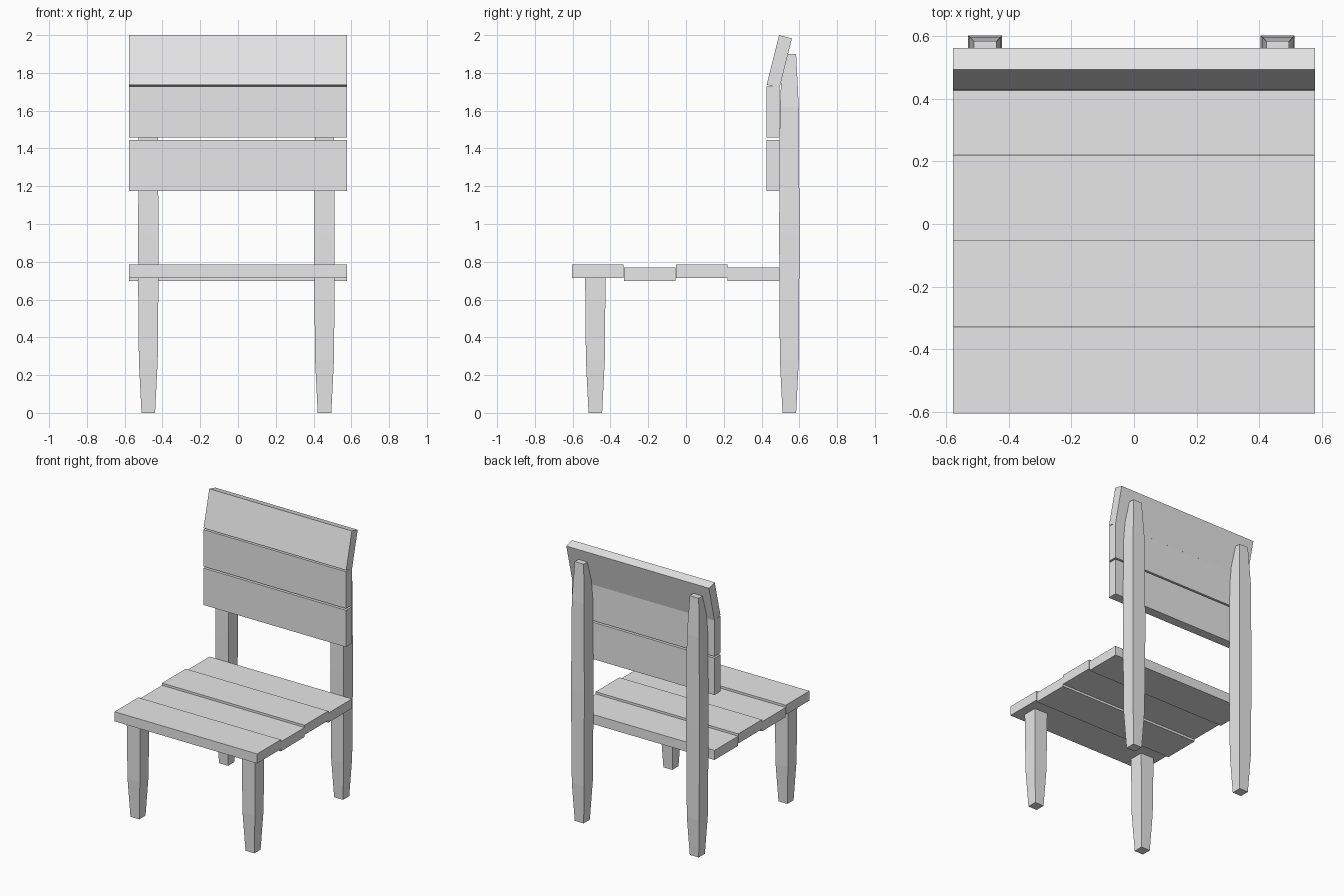
import bpy
import bmesh
from math import radians
from mathutils import Matrix

cube = bpy.data.objects.get("Cube")
if cube:
    bpy.data.objects.remove(cube, do_unlink=True)

grey = bpy.data.materials.new("plain grey")
grey.use_nodes = True
grey.diffuse_color = (0.8, 0.8, 0.8, 1)
grey.node_tree.nodes["Principled BSDF"].inputs["Base Color"].default_value = (0.8, 0.8, 0.8, 1)


def finish(name, bm, location, tilt=0.0):
    bmesh.ops.recalc_face_normals(bm, faces=bm.faces)
    mesh = bpy.data.meshes.new(name)
    bm.to_mesh(mesh)
    bm.free()
    mesh.materials.append(grey)
    obj = bpy.data.objects.new(name, mesh)
    obj.location = location
    obj.rotation_euler.x = tilt
    bpy.context.collection.objects.link(obj)


def plank(name, y, z, depth, height, tilt=0.0):
    bm = bmesh.new()
    bmesh.ops.create_cube(bm, size=1, matrix=Matrix.Diagonal((1.156, depth, height, 1)))
    finish(name, bm, (0, y, z), tilt)


def leg(name, x, y, profile):
    """Square post lofted through (height, half width) pairs."""
    bm = bmesh.new()
    rings = [[bm.verts.new((sx * w, sy * w, z))
              for sx, sy in ((-1, -1), (1, -1), (1, 1), (-1, 1))]
             for z, w in profile]
    for low, high in zip(rings, rings[1:]):
        for i in range(4):
            j = (i + 1) % 4
            bm.faces.new((low[i], low[j], high[j], high[i]))
    bm.faces.new(rings[0][::-1])
    bm.faces.new(rings[-1])
    finish(name, bm, (x, y, 0))


# Seat: four planks, alternately raised and lowered
WIDTH, THICK = 0.274, 0.07
for i in range(4):
    plank(f"seat_plank_{i + 1}", -0.467 + i * 0.275, 0.75 if i % 2 == 0 else 0.734, WIDTH, THICK)

# Backrest: two upright planks and a tilted top plank
plank("back_plank_lower", 0.46, 1.31, THICK, 0.27)
plank("back_plank_middle", 0.46, 1.592, THICK, 0.27)
plank("back_plank_top", 0.494, 1.86, THICK, 0.271, radians(-14))

# Legs: tapered feet, and tapered tips on the tall back posts
foot = [(0, 0.036), (0.28, 0.05)]
for side, x in (("right", -0.475), ("left", 0.458)):
    leg(f"front_leg_{side}", x, -0.48, foot + [(0.715, 0.054)])
    leg(f"back_leg_{side}", x, 0.547, foot + [(0.95, 0.054), (1.62, 0.05), (1.9, 0.036)])
